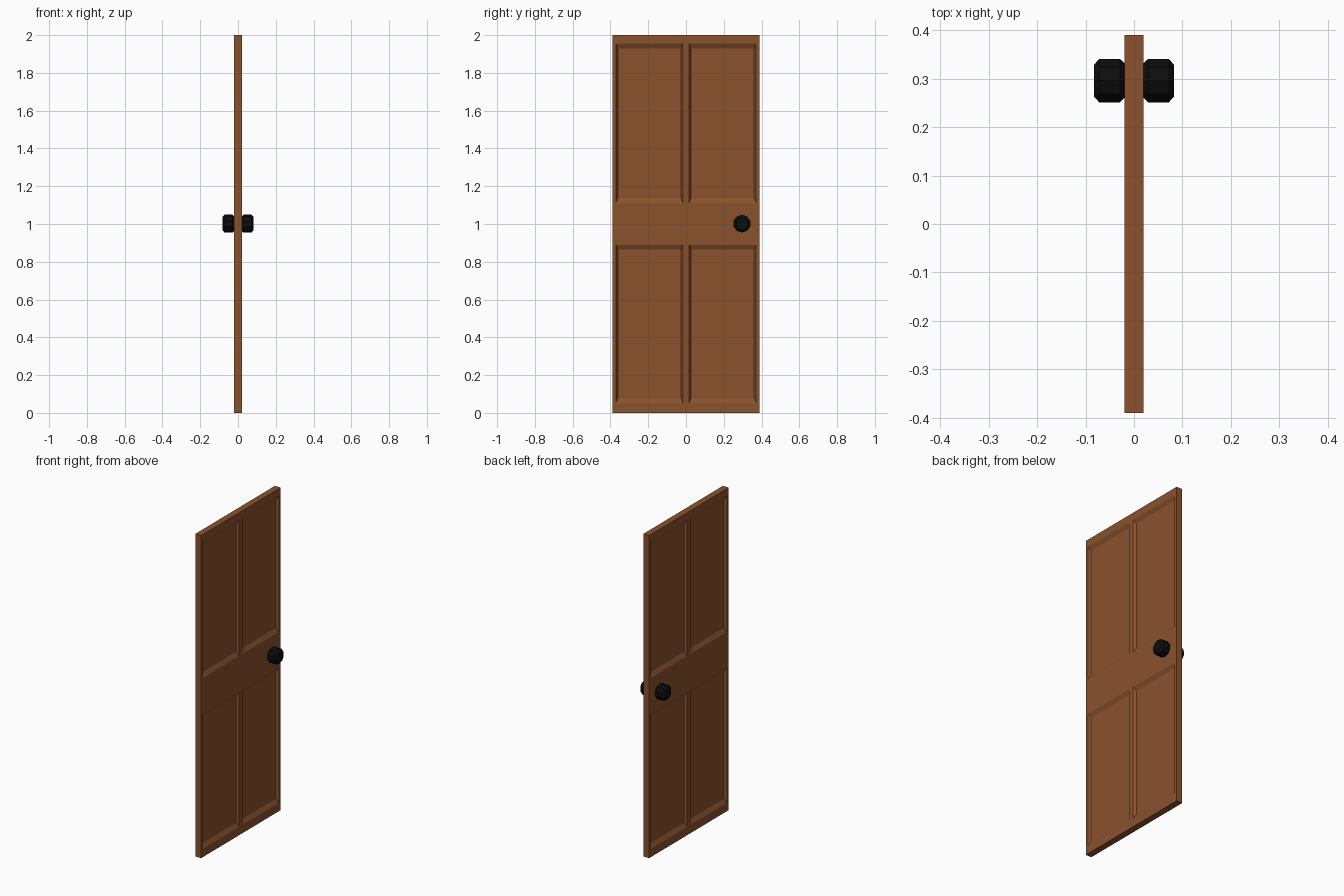
import bpy, bmesh, math
from mathutils import Vector

cube = bpy.data.objects.get("Cube")
if cube:
    bpy.data.objects.remove(cube, do_unlink=True)


def material(name, rgb, rough):
    mat = bpy.data.materials.new(name)
    mat.use_nodes = True
    color = (*rgb, 1)
    mat.diffuse_color = color
    bsdf = mat.node_tree.nodes["Principled BSDF"]
    bsdf.inputs["Base Color"].default_value = color
    bsdf.inputs["Roughness"].default_value = rough
    return mat


wood = material("brown wood", (0.26, 0.085, 0.027), 0.7)
black = material("black metal", (0.004, 0.004, 0.004), 0.5)


def add_object(name, bm, mat):
    bmesh.ops.recalc_face_normals(bm, faces=bm.faces)
    mesh = bpy.data.meshes.new(name)
    bm.to_mesh(mesh)
    bm.free()
    mesh.materials.append(mat)
    obj = bpy.data.objects.new(name, mesh)
    bpy.context.collection.objects.link(obj)
    return obj


# Door slab: each side is a grid whose panel cells sink with sloped borders
HALF_X, HALF_Y, DEPTH = 0.02, 0.39, 0.014
SLOPE_Y, SLOPE_Z = 0.01, 0.025
ys = [-HALF_Y, -0.371, -0.017, 0.017, 0.371, HALF_Y]
zs = [0, 0.052, 0.89, 1.112, 1.955, 2]

bm = bmesh.new()
for side in (-1, 1):
    x = side * HALF_X
    grid = [[bm.verts.new((x, y, z)) for z in zs] for y in ys]
    for i in range(len(ys) - 1):
        for j in range(len(zs) - 1):
            ring = [grid[i][j], grid[i + 1][j], grid[i + 1][j + 1], grid[i][j + 1]]
            if i not in (1, 3) or j not in (1, 3):
                bm.faces.new(ring)
                continue
            # Sunken panel with its sloped border
            mid = sum((v.co for v in ring), Vector()) / 4
            inner = []
            for v in ring:
                toward_y = math.copysign(SLOPE_Y, mid.y - v.co.y)
                toward_z = math.copysign(SLOPE_Z, mid.z - v.co.z)
                inner.append(bm.verts.new(v.co + Vector((-side * DEPTH, toward_y, toward_z))))
            bm.faces.new(inner)
            for k in range(4):
                n = (k + 1) % 4
                bm.faces.new((ring[k], ring[n], inner[n], inner[k]))
# Outer edges join the two sides
bmesh.ops.bridge_loops(bm, edges=[e for e in bm.edges if e.is_boundary])
add_object("door_slab", bm, wood)

# Knobs: ten-sided turned profile of (distance from door centre, radius)
profile = [(0.018, 0.036), (0.029, 0.047), (0.072, 0.047), (0.083, 0.034)]
SIDES = 10
for name, side in (("left_knob", 1), ("right_knob", -1)):
    bm = bmesh.new()
    rings = []
    for dist, radius in profile:
        angles = [math.tau * k / SIDES for k in range(SIDES)]
        rings.append([bm.verts.new((side * dist, 0.296 + radius * math.sin(a),
                                    1.002 + radius * math.cos(a))) for a in angles])
    for low, high in zip(rings, rings[1:]):
        for k in range(SIDES):
            n = (k + 1) % SIDES
            bm.faces.new((low[k], low[n], high[n], high[k]))
    bm.faces.new(rings[0])
    bm.faces.new(rings[-1])
    add_object(name, bm, black)
